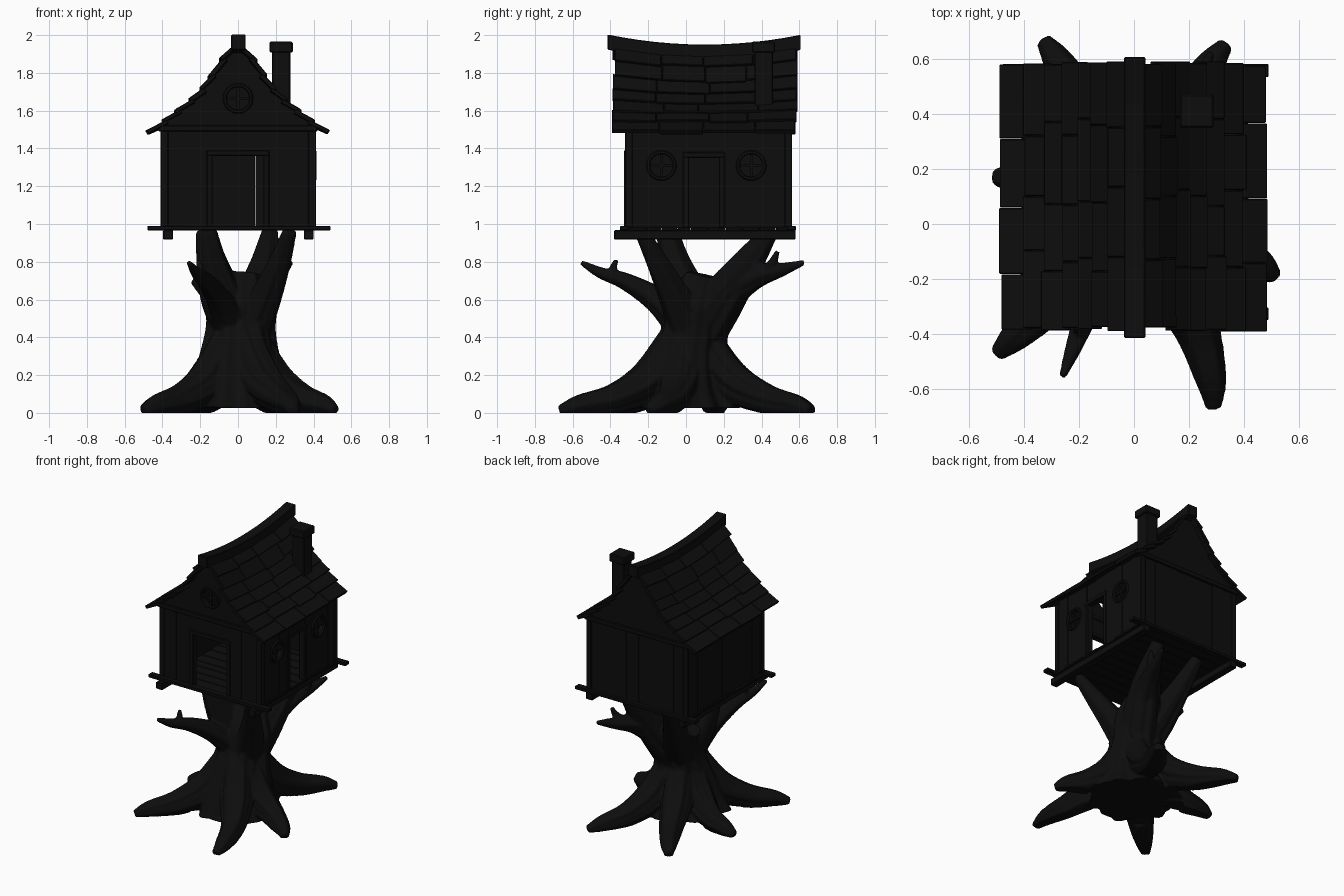
import bpy, bmesh, math, random
from mathutils import Vector, Matrix

if "Cube" in bpy.data.objects:
    bpy.data.objects.remove(bpy.data.objects["Cube"])

random.seed(4)
rnd = random.uniform
mat = bpy.data.materials.new("dark_wood")
mat.diffuse_color = (0.004, 0.004, 0.004, 1)
mat.use_nodes = True
mat.node_tree.nodes["Principled BSDF"].inputs["Base Color"].default_value = mat.diffuse_color

def finish(bm, name, bevel=0.004):
    bmesh.ops.recalc_face_normals(bm, faces=bm.faces)
    me = bpy.data.meshes.new(name)
    bm.to_mesh(me)
    ob = bpy.data.objects.new(name, me)
    bpy.context.collection.objects.link(ob)
    me.materials.append(mat)
    if bevel:
        m = ob.modifiers.new("Bevel", 'BEVEL')
        m.width, m.segments, m.limit_method = bevel, 1, 'ANGLE'
    return ob

def apply_all(ob):
    bpy.context.view_layer.objects.active = ob
    for m in list(ob.modifiers):
        bpy.ops.object.modifier_apply(modifier=m.name)

def hexa(bm, pts):
    v = [bm.verts.new(p) for p in pts]
    for f in ((0, 1, 2, 3), (4, 5, 6, 7), (0, 1, 5, 4), (1, 2, 6, 5), (2, 3, 7, 6), (3, 0, 4, 7)):
        bm.faces.new([v[i] for i in f])

def box(bm, x0, x1, y0, y1, z0, z1, place=lambda p: p):
    hexa(bm, [place(Vector(p)) for z in (z0, z1)
              for p in ((x0, y0, z), (x1, y0, z), (x1, y1, z), (x0, y1, z))])

def splits(stops, size):  # uneven plank edges that always include the stops
    out = [stops[0]]
    for a, b in zip(stops, stops[1:]):
        n = max(1, round((b - a) / size))
        out += [a + (b - a) * (i + rnd(-.18, .18)) / n for i in range(1, n)] + [b]
    return list(zip(out, out[1:]))

# ---- tree: fluted tapering tubes (x, y, z, radius) fused into one trunk
def tube(bm, pts, n=40, flute=0.06):
    P = [Vector(p) for p in pts]
    P = [2 * P[0] - P[1]] + P + [2 * P[-1] - P[-2]]
    path = [.5 * (2 * b + (c - a) * t + (2 * a - 5 * b + 4 * c - d) * t * t + (3 * b - a - 3 * c + d) * t ** 3)
            for a, b, c, d in zip(P, P[1:], P[2:], P[3:]) for t in (0, .2, .4, .6, .8)] + [P[-2]]
    phase, rings, q = rnd(0, 6), [], None
    for i, c in enumerate(path):
        t = (path[min(i + 1, len(path) - 1)] - path[max(i - 1, 0)]).to_3d().normalized()
        q = prev.rotation_difference(t) @ q if q else t.to_track_quat('Z', 'Y')
        prev, ring = t, []
        for k in range(n):
            a = k / n * math.tau
            r = c[3] * (1 + flute * (math.sin(6 * a + phase + i * .06) + .7 * math.sin(13 * a - phase + i * .1)))
            ring.append(bm.verts.new(c.to_3d() + q @ Vector((r * math.cos(a), r * math.sin(a), 0))))
        for k in range(n if rings else 0):
            o = rings[-1]
            bm.faces.new((o[k], o[(k + 1) % n], ring[(k + 1) % n], ring[k]))
        rings.append(ring)
    bm.faces.new(rings[0][::-1])
    bm.faces.new(rings[-1])

bm = bmesh.new()
tube(bm, [(0, 0, .03, .29), (.005, 0, .14, .245), (.01, .02, .3, .2), (.015, .05, .45, .172),
          (.02, .075, .58, .172), (.03, .11, .73, .11)], n=80)
# roots: tip x, tip y, sideways bend
for tx, ty, bend in ((.29, -.67, .05), (-.5, -.475, 0), (-.51, .17, -.03),
                     (-.33, .67, -.02), (.335, .655, .03), (.515, -.195, .04)):
    dx, dy = tx - .01, ty - .02
    L = math.hypot(dx, dy)
    tube(bm, [(.01 + dx * f - dy / L * bend * s, .02 + dy * f + dx / L * bend * s, z, r)
              for f, s, z, r in ((.1, 0, .4, .09), (.32, .5, .18, .105), (.6, 1, .08, .08),
                                 (.86, .6, .045, .055), (1, 0, .015, .028))])
# limbs reaching the floor, then forked branches, twigs and a knot stub
tube(bm, [(-.02, .04, .45, .11), (-.09, 0, .62, .11), (-.14, -.06, .8, .08), (-.17, -.1, .97, .055)])
tube(bm, [(.06, .02, .43, .11), (.14, -.05, .6, .085), (.22, -.15, .8, .058), (.275, -.24, .97, .036)])
tube(bm, [(.05, .1, .45, .12), (.09, .19, .6, .115), (.14, .31, .77, .085), (.17, .45, .97, .042)])
tube(bm, [(-.02, .1, .45, .11), (-.07, .19, .6, .105), (-.12, .31, .77, .075), (-.17, .45, .97, .04)])
tube(bm, [(-.03, 0, .46, .1), (-.1, -.15, .6, .068), (-.17, -.32, .70, .045),
          (-.22, -.45, .745, .03), (-.26, -.555, .8, .014)])
tube(bm, [(-.19, -.36, .71, .03), (-.2, -.385, .76, .022), (-.21, -.37, .815, .013)])
tube(bm, [(.1, .2, .62, .09), (.17, .36, .72, .065), (.23, .5, .76, .038), (.28, .625, .8, .014)])
tube(bm, [(.2, .43, .75, .04), (.24, .46, .8, .025), (.26, .485, .86, .013)])
tube(bm, [(-.06, .1, .56, .08), (-.17, .18, .67, .052), (-.215, .21, .72, .045)])
tree = finish(bm, "tree_trunk", 0)
m = tree.modifiers.new("Fuse", 'REMESH')
m.mode, m.voxel_size = 'VOXEL', .009
m = tree.modifiers.new("Blend", 'SMOOTH')
m.factor, m.iterations = .5, 4
apply_all(tree)
for v in tree.data.vertices:
    v.co.z = max(v.co.z, .03 if math.hypot(v.co.x, v.co.y) < .33 else .004) - .004
tree.data.polygons.foreach_set("use_smooth", [True] * len(tree.data.polygons))

# ---- floor: joists, deck planks and end beams
bm = bmesh.new()
for x in (-.37, .375):
    box(bm, x - .026, x + .026, -.38, .58, .918, .967)
for y0, y1 in splits([-.31, .55], .09):
    box(bm, -.42 + rnd(0, .012), .42 - rnd(0, .012), y0 + .001, y1 - .001, .965, .984)
for y in (-.325, .56):
    box(bm, -.48, .49, y - .025, y + .022, .966, .99)
finish(bm, "floor_deck")

# ---- plank walls: (along wall, outward, up) mapped to each side
PLACE = {"front": lambda p: Vector((p.x, -.285 - p.y, p.z)), "back": lambda p: Vector((p.x, .525 + p.y, p.z)),
         "right": lambda p: Vector((.372 + p.y, p.x, p.z)), "left": lambda p: Vector((-.37 - p.y, p.x, p.z))}

def window(ob, side, u, z, r=.078):
    """Cut a round hole and fit a ring with crossed bars."""
    rot = Matrix.Rotation(math.pi / 2, 4, 'X' if side == "front" else 'Y')
    bm = bmesh.new()
    bmesh.ops.create_cone(bm, cap_ends=True, segments=24, radius1=r - .008, radius2=r - .008, depth=.2,
                          matrix=Matrix.Translation(PLACE[side](Vector((u, 0, z)))) @ rot)
    cutter = finish(bm, "cutter", 0)
    cutter.hide_render = True
    m = ob.modifiers.new("Hole", 'BOOLEAN')
    m.object, m.solver = cutter, 'EXACT'
    apply_all(ob)
    bpy.data.objects.remove(cutter)
    bpy.ops.mesh.primitive_torus_add(location=PLACE[side](Vector((u, .034, z))), rotation=rot.to_euler(),
                                     major_segments=24, minor_segments=6, major_radius=r - .008, minor_radius=.011)
    bpy.context.object.name = side + "_window_ring"
    bpy.context.object.data.materials.append(mat)
    bm = bmesh.new()
    box(bm, u - r + .01, u + r - .01, .018, .034, z - .007, z + .007, PLACE[side])
    box(bm, u - .007, u + .007, .016, .032, z - r + .01, z + r - .01, PLACE[side])
    finish(bm, side + "_window_bars", 0)

def wall(side, u0, u1, door=(), windows=()):
    bm = bmesh.new()
    for a, b in splits([u0, *door[:2], u1], .095):
        inside = door and door[0] - .001 <= a and b <= door[1] + .001
        box(bm, a + .0001, b - .0001, 0, .028 + rnd(0, .008), door[2] if inside else .98, 1.52, PLACE[side])
    ob = finish(bm, side + "_wall", 0)
    for u, z in windows:
        window(ob, side, u, z)
    if door:
        bm = bmesh.new()
        a, b, z = door
        for u in (a, b):
            box(bm, u - .016, u + .016, -.004, .042, .98, z + .005, PLACE[side])
        box(bm, a - .016, b + .016, -.004, .044, z - .01, z + .02, PLACE[side])
        finish(bm, side + "_door_frame")

wall("front", -.385, .385, (-.15, .15, 1.37))
wall("back", -.385, .385)
wall("right", -.285, .525, (0, .19, 1.36), ((-.13, 1.31), (.345, 1.31)))
wall("left", -.285, .525)
bm = bmesh.new()
for x in (-.389, .392):
    for y in (-.302, .542):
        box(bm, x - .021, x + .021, y - .02, y + .02, .98, 1.52)
finish(bm, "corner_posts")

# ---- roof profile: lower edge of each shingle row, eave to ridge
ROWS = [(.486, 1.497), (.405, 1.55), (.335, 1.60), (.267, 1.652), (.21, 1.705),
        (.158, 1.772), (.102, 1.857), (.025, 1.94)]

def sag(y, f=1.0):
    return f * (.05 * ((y - .1) / .5) ** 2 - .025)

# gable ends with tie beams
for side in ("front", "back"):
    bm = bmesh.new()
    half = [(.4, 1.5)] + [(max(x - .018, .005), z - .016 + .015 * i / 6) for i, (x, z) in enumerate(ROWS[1:])]
    bm.faces.new([bm.verts.new(PLACE[side](Vector((x, .0, z))))
                  for x, z in half + [(-x, z) for x, z in half[::-1]]])
    ext = bmesh.ops.extrude_face_region(bm, geom=bm.faces[:])["geom"]
    out = Vector((0, -.03 if side == "front" else .03, 0))
    bmesh.ops.translate(bm, verts=[g for g in ext if isinstance(g, bmesh.types.BMVert)], vec=out)
    gable = finish(bm, side + "_gable", 0)
    if side == "front":
        window(gable, side, 0, 1.665)
    bm = bmesh.new()
    box(bm, -.42, .42, -.005, .046, 1.49, 1.522, PLACE[side])
    finish(bm, side + "_tie_beam")

# shingles
bm = bmesh.new()
for s in (-1, 1):
    for i, (lo, hi) in enumerate(zip(ROWS, ROWS[1:])):
        L, U = Vector((lo[0], 0, lo[1])), Vector((hi[0], 0, hi[1]))
        d = (U - L).normalized()
        n = Vector((d.z, 0, -d.x))
        for y0, y1 in splits([-.385 + rnd(-.008, .01), .587 + rnd(-.01, .008)], .24):
            drop, th = d * rnd(-.008, .008), .024 + rnd(-.003, .004)
            up = U + d * .022 - n * .016
            hexa(bm, [(s * p.x, y, p.z + sag(y, (i + (k in (1, 2))) / 7)) for y in (y0 + .001, y1 - .001)
                      for k, p in enumerate((L + drop, up, up - n * th, L + drop - n * th))])
finish(bm, "roof_shingles", .003)

# sagging ridge beam
bm = bmesh.new()
for i in range(12):
    hexa(bm, [(x, y, 1.975 + sag(y) - h) for y in (-.415 + 1.022 * i / 12, -.415 + 1.022 * (i + 1) / 12)
              for x, h in ((-.036, 0), (.041, 0), (.041, .08), (-.036, .08))])
bmesh.ops.remove_doubles(bm, verts=bm.verts[:], dist=.0005)
bmesh.ops.delete(bm, geom=[f for f in bm.faces if all(len(e.link_faces) > 2 for e in f.edges)], context='FACES_ONLY')
finish(bm, "ridge_beam")

# chimney
bm = bmesh.new()
box(bm, .18, .277, .362, .46, 1.58, 1.915)
box(bm, .167, .29, .35, .472, 1.908, 1.965)
finish(bm, "chimney", .006)
